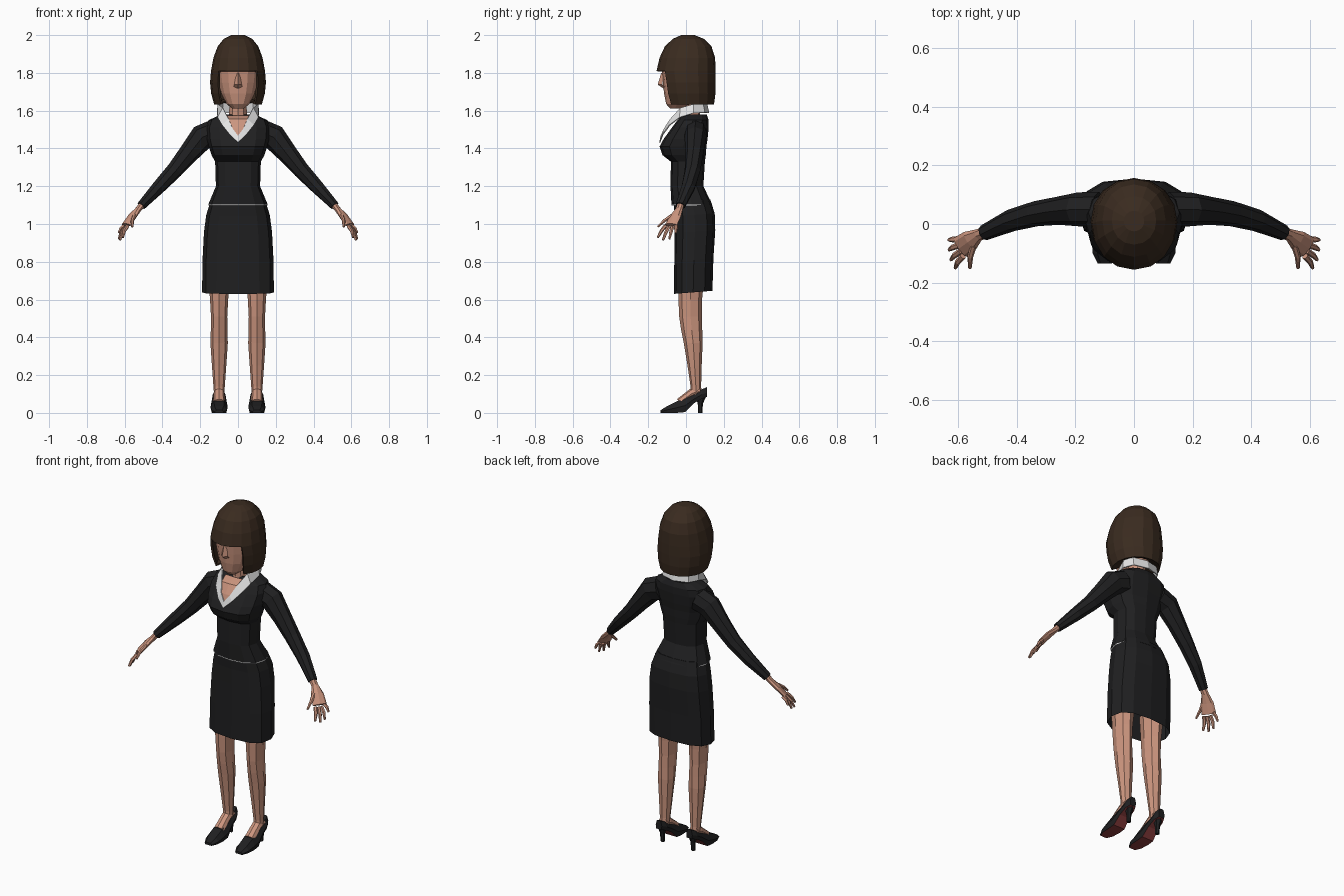
import bpy, bmesh, math
from mathutils import Vector


def colour(name, rgb):
    m = bpy.data.materials.new(name)
    m.diffuse_color = (*rgb, 1)
    return m


SKIN = colour("skin", (0.60, 0.30, 0.21))
CLOTH = colour("black cloth", (0.014, 0.014, 0.015))
HAIR = colour("brown hair", (0.042, 0.024, 0.014))
WHITE = colour("white shirt", (0.78, 0.78, 0.78))
RED = colour("red sole", (0.25, 0.045, 0.045))


def loft(name, rings, mats, cap=(True, True), mirror=False, keep=None, pick=None, thick=0):
    """Skin a list of equal-length point rings; keep and pick work on (row, column)."""
    bm = bmesh.new()
    rows = [[bm.verts.new(p) for p in r] for r in rings]
    n = len(rows[0])
    for i in range(len(rows) - 1):
        for j in range(n):
            if keep and not keep(i, j):
                continue
            k = (j + 1) % n
            f = bm.faces.new((rows[i][j], rows[i][k], rows[i + 1][k], rows[i + 1][j]))
            f.material_index = pick(i, j) if pick else 0
    if cap[0]:
        bm.faces.new(rows[0][::-1])
    if cap[1]:
        bm.faces.new(rows[-1])
    bmesh.ops.delete(bm, geom=[v for v in bm.verts if not v.link_faces], context='VERTS')
    bmesh.ops.recalc_face_normals(bm, faces=bm.faces)
    me = bpy.data.meshes.new(name)
    bm.to_mesh(me)
    bm.free()
    for m in mats:
        me.materials.append(m)
    ob = bpy.data.objects.new(name, me)
    bpy.context.collection.objects.link(ob)
    if thick:
        s = ob.modifiers.new("thickness", 'SOLIDIFY')
        s.thickness = thick
    if mirror:
        ob.modifiers.new("mirror", 'MIRROR').use_clip = False
    return ob


def level(rows, n=12, cx=0, power=1.0, tilt=0):
    """Horizontal oval rings from (z, half width, front y, back y)."""
    rings = []
    for z, rx, y0, y1 in rows:
        ring = []
        for i in range(n):
            a = 2 * math.pi * i / n - math.pi / 2
            c, s = math.cos(a), math.sin(a)
            c = math.copysign(abs(c) ** power, c)
            s = math.copysign(abs(s) ** power, s)
            y = (y0 + y1) / 2 + s * (y1 - y0) / 2
            ring.append((cx + rx * c, y, z + tilt * (y - y0)))
        rings.append(ring)
    return rings


def tube(path, n=8):
    """Rings across a path of (point, half width, half height)."""
    pts = [Vector(p[0]) for p in path]
    rings = []
    for i, (p, w, h) in enumerate(path):
        t = (pts[min(i + 1, len(pts) - 1)] - pts[max(i - 1, 0)]).normalized()
        side = t.cross(Vector((0, 0, 1))).normalized()
        up = side.cross(t)
        rings.append([pts[i] + side * w * math.cos(2 * math.pi * k / n)
                      + up * h * math.sin(2 * math.pi * k / n) for k in range(n)])
    return rings


# Skirt, open at the hem
loft("skirt", level([(0.63, .190, -.064, .14), (0.80, .188, -.062, .145), (0.95, .180, -.06, .155),
                     (1.04, .168, -.06, .152), (1.115, .145, -.065, .128)], 12, power=.75, tilt=.08),
     [CLOTH], cap=(False, True))

# Shirt hem showing under the jacket, and the jacket itself
loft("shirt_hem", level([(1.098, .155, -.076, .136), (1.106, .155, -.076, .136)], 12, power=.8), [WHITE])
loft("jacket", level([(1.104, .157, -.077, .138), (1.20, .117, -.082, .092), (1.33, .121, -.080, .100),
                      (1.365, .140, -.125, .105), (1.41, .155, -.140, .108), (1.45, .165, -.118, .114),
                      (1.51, .170, -.075, .12), (1.55, .155, -.045, .12), (1.58, .09, -.015, .11)],
                     12, power=.8), [CLOTH])

# Sleeves
loft("sleeve", tube([((.12, .05, 1.485), .06, .07), ((.19, .05, 1.46), .058, .068),
                     ((.26, .045, 1.375), .048, .054), ((.335, .035, 1.285), .043, .044),
                     ((.42, .012, 1.195), .038, .037), ((.512, -.03, 1.097), .027, .025)]),
     [CLOTH], mirror=True)

# Hands: palm, four fingers and thumb
loft("palm", tube([((.505, -.028, 1.105), .020, .017), ((.53, -.037, 1.075), .021, .016),
                   ((.56, -.057, 1.04), .036, .015), ((.592, -.08, .995), .040, .012)]),
     [SKIN], mirror=True)
fingers = [("index_finger", (.584, -.110, .99), (.610, -.150, .928)),
           ("middle_finger", (.590, -.092, .985), (.625, -.122, .915)),
           ("ring_finger", (.596, -.072, .985), (.631, -.088, .920)),
           ("little_finger", (.598, -.052, .995), (.632, -.054, .952)),
           ("thumb", (.548, -.075, 1.045), (.560, -.150, .985))]
for name, a, b in fingers:
    mid = (Vector(a) + Vector(b)) / 2 + Vector((.005, 0, .004))
    loft(name, tube([(a, .011, .010), (mid, .010, .009), (b, .006, .006)], 6), [SKIN], mirror=True)

# Legs and feet
loft("leg", level([(.09, .026, .022, .085), (.14, .030, .024, .080), (.25, .038, .008, .083),
                   (.37, .046, -.012, .088), (.44, .044, -.026, .086), (.51, .043, -.036, .084),
                   (.60, .048, -.040, .085), (.75, .06, -.045, .10)], 8, cx=.1), [SKIN], mirror=True)
loft("foot", tube([((.1, .075, .115), .027, .025), ((.1, .035, .105), .029, .026),
                   ((.1, -.035, .055), .032, .022)]), [SKIN], mirror=True)

# Shoes: stations of (y, bottom z, top z, half width), red beneath
shoe = []
for y, zb, zt, w in [(-.135, 0, .014, .024), (-.10, 0, .036, .041), (-.05, 0, .06, .045),
                     (-.005, .004, .08, .044), (.04, .05, .098, .038), (.085, .075, .125, .034),
                     (.112, .085, .137, .020)]:
    zm = zb + (zt - zb) * .45
    shoe.append([(.1 + s * w, y, z) for s, z in
                 [(-.85, zb), (.85, zb), (1, zm), (.6, zt), (-.6, zt), (-1, zm)]])
loft("shoe", shoe, [CLOTH, RED], mirror=True, pick=lambda i, j: 1 if j == 0 else 0)
loft("shoe_heel", level([(0, .012, .064, .086), (.05, .014, .062, .09), (.09, .026, .05, .108)], 6, cx=.1),
     [CLOTH], mirror=True)

# Neck, head and nose
loft("neck", level([(1.52, .075, -.045, .09), (1.575, .050, -.025, .075), (1.70, .045, -.03, .07)], 10), [SKIN])
loft("head", level([(1.612, .032, -.085, -.01), (1.635, .062, -.105, .05), (1.69, .090, -.116, .09),
                    (1.75, .105, -.122, .11), (1.82, .112, -.128, .115), (1.90, .10, -.10, .10)],
                   14, power=.9), [SKIN])
loft("nose", [[(-.024, -.112, 1.725), (.024, -.112, 1.725), (0, -.120, 1.718)],
              [(-.020, -.125, 1.738), (.020, -.125, 1.738), (0, -.150, 1.738)],
              [(-.009, -.118, 1.80), (.009, -.118, 1.80), (0, -.131, 1.80)]], [SKIN])

# Bobbed hair with a fringe; the front columns stop above the face
FRINGE_ROW = 4
hair_rows = [(1.655, .06, -.05, .10), (1.632, .126, -.115, .148), (1.69, .142, -.135, .156),
             (1.75, .148, -.145, .157), (1.81, .143, -.156, .157), (1.88, .130, -.140, .154),
             (1.94, .108, -.112, .135), (1.98, .076, -.07, .095), (2.0, .035, -.025, .045)]
loft("hair", level(hair_rows, 16, power=.95), [HAIR], cap=(False, True), thick=.012,
     keep=lambda i, j: i >= FRINGE_ROW or j not in (0, 1, 14, 15))


def strip(name, a, b, mat, thick):
    """Ribbon between two edge lines, mirrored across the body."""
    return loft(name, [a, b], [mat], cap=(False, False), mirror=True, thick=thick,
                keep=lambda i, j: j < len(a) - 1)


# Open collar: wide V in front, standing at the nape
outer = [(0, -.142, 1.432), (.045, -.125, 1.475), (.085, -.088, 1.525), (.108, -.035, 1.565),
         (.112, .04, 1.588), (.085, .10, 1.59), (0, .123, 1.588)]
inner = [(0, -.134, 1.468), (.028, -.117, 1.505), (.050, -.085, 1.555), (.082, -.03, 1.615),
         (.108, .04, 1.635), (.082, .09, 1.642), (0, .112, 1.64)]
strip("collar", outer, inner, WHITE, .006)

# Bare chest inside the V
edge = [(x, y + .004, z) for x, y, z in inner[:3]] + [(.06, -.03, 1.575)]
centre = [(0, y - .004, z) for x, y, z in edge]
centre[0] = (0, -.13, 1.46)
strip("chest", edge, centre, SKIN, 0)
